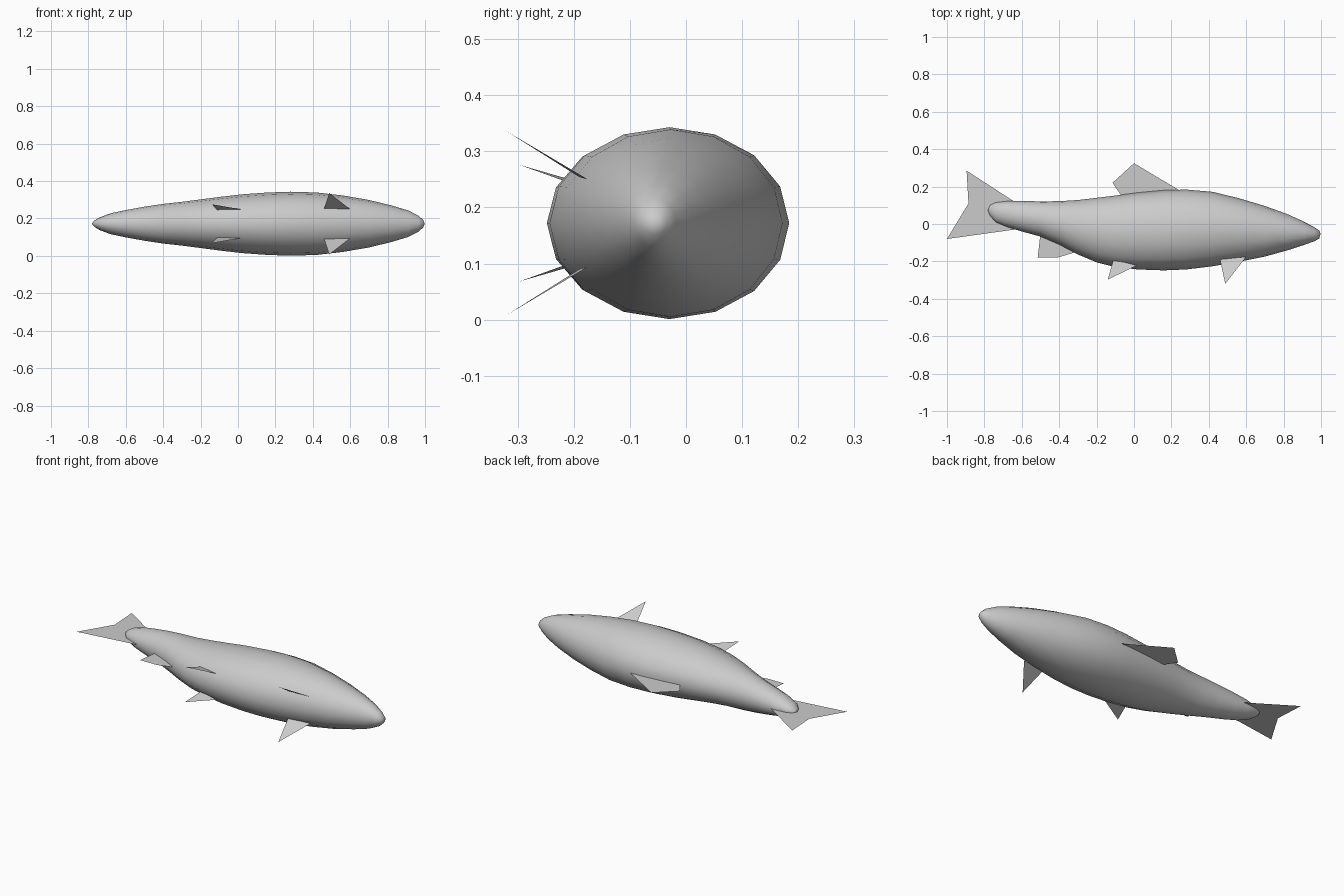
import bpy, bmesh, math

MID = 0.172   # height of the fish's plane of symmetry
SIDES = 16

grey = bpy.data.materials.new("light grey")
grey.diffuse_color = (0.6, 0.6, 0.6, 1)


def finish(bm, name):
    bmesh.ops.recalc_face_normals(bm, faces=bm.faces)
    me = bpy.data.meshes.new(name)
    bm.to_mesh(me)
    bm.free()
    me.materials.append(grey)
    ob = bpy.data.objects.new(name, me)
    ob.location.z = MID
    bpy.context.collection.objects.link(ob)
    return ob


# Body: lofted ellipses (x, back edge y, belly edge y, half width)
stations = [
    (-0.77, 0.100, 0.045, 0.015), (-0.74, 0.115, 0.010, 0.034),
    (-0.68, 0.122, -0.015, 0.056), (-0.60, 0.123, -0.040, 0.073),
    (-0.50, 0.121, -0.067, 0.091), (-0.40, 0.122, -0.110, 0.106),
    (-0.30, 0.128, -0.163, 0.117), (-0.20, 0.140, -0.205, 0.130),
    (-0.10, 0.152, -0.230, 0.143), (0.02, 0.168, -0.243, 0.157),
    (0.16, 0.181, -0.248, 0.167), (0.28, 0.184, -0.243, 0.171),
    (0.42, 0.172, -0.226, 0.167), (0.56, 0.138, -0.202, 0.151),
    (0.70, 0.096, -0.174, 0.127), (0.82, 0.053, -0.141, 0.098),
    (0.91, 0.012, -0.112, 0.071), (0.965, -0.018, -0.092, 0.043),
    (0.99, -0.034, -0.078, 0.020),
]
bm = bmesh.new()
rings = []
for x, hi, lo, w in stations:
    c, r = (hi + lo) / 2, (hi - lo) / 2
    rings.append([bm.verts.new((x, c + r * math.cos(2 * math.pi * i / SIDES),
                                w * math.sin(2 * math.pi * i / SIDES)))
                  for i in range(SIDES)])
for a, b in zip(rings, rings[1:]):
    for i in range(SIDES):
        j = (i + 1) % SIDES
        bm.faces.new((a[i], a[j], b[j], b[i]))
for ring, tip in ((rings[0], (-0.782, 0.075, 0)), (rings[-1], (0.998, -0.052, 0))):
    v = bm.verts.new(tip)
    for i in range(SIDES):
        bm.faces.new((ring[i], ring[(i + 1) % SIDES], v))
for f in bm.faces:
    f.smooth = True
finish(bm, "body")


# Fins: thin sheets, z measured from the symmetry plane
def fin(name, pts, paired=False):
    bm = bmesh.new()
    bm.faces.new([bm.verts.new(p if len(p) == 3 else (*p, 0)) for p in pts])
    ob = finish(bm, name)
    if paired:
        m = ob.modifiers.new("mirror", 'MIRROR')
        m.use_axis = (False, False, True)
        m.use_clip = False
        m.use_mirror_merge = False


fin("tail_fin", [(-0.895, 0.285), (-0.64, 0.12), (-0.64, -0.03),
                 (-1.0, -0.08), (-0.885, 0.11)])
fin("dorsal_fin", [(0.0, 0.325), (-0.115, 0.22), (-0.06, 0.14), (0.26, 0.17)])
fin("anal_fin", [(-0.50, -0.05), (-0.515, -0.18), (-0.41, -0.18),
                 (-0.31, -0.15), (-0.35, -0.08)])
fin("pelvic_fins", [(-0.11, -0.19, 0.073), (-0.14, -0.297, 0.104),
                    (0.015, -0.222, 0.077)], True)
fin("pectoral_fins", [(0.46, -0.19, 0.082), (0.488, -0.32, 0.164),
                      (0.60, -0.175, 0.078)], True)
